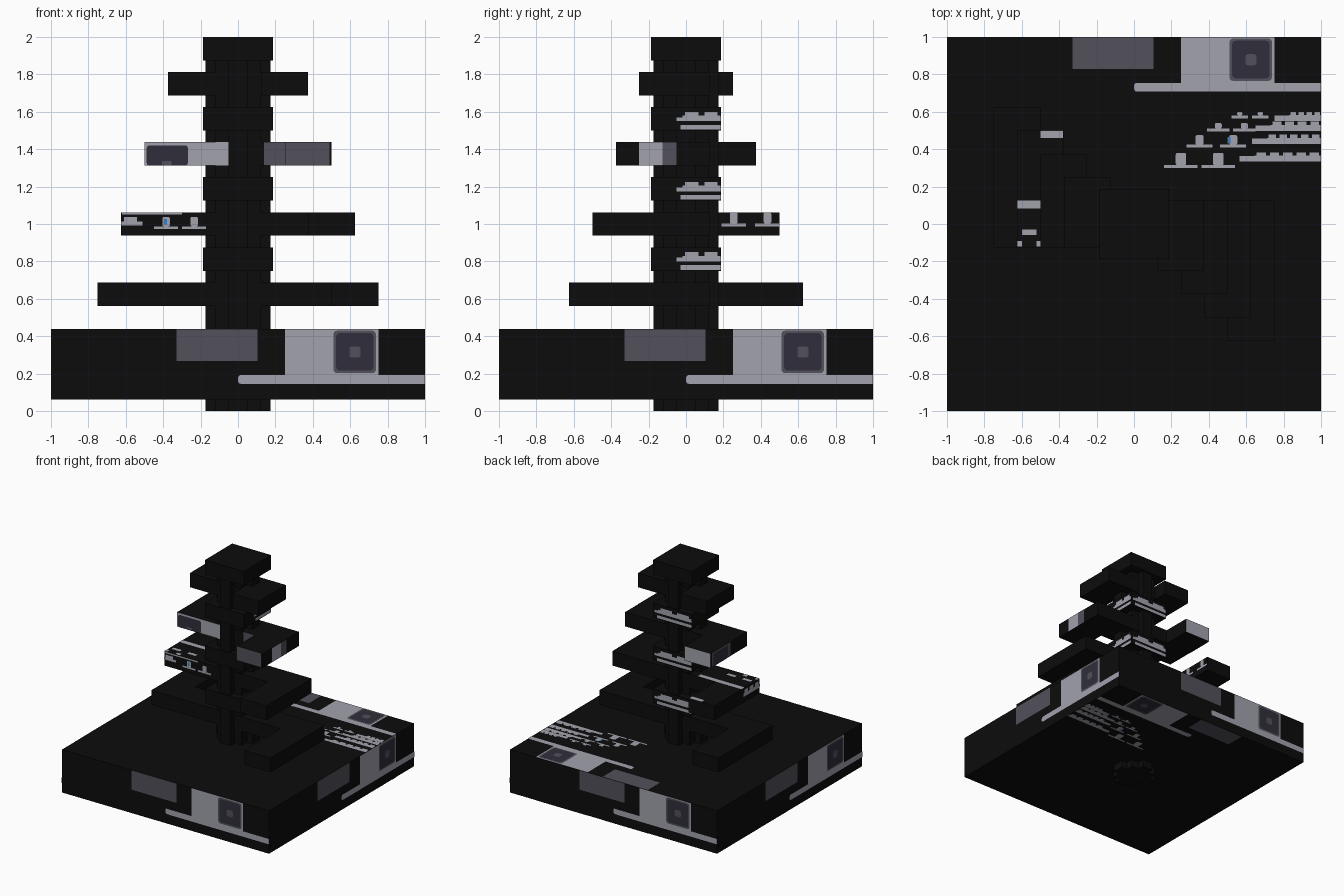
import bpy, bmesh, math
from mathutils import Vector

if "Cube" in bpy.data.objects:
    bpy.data.objects.remove(bpy.data.objects["Cube"], do_unlink=True)


def material(name, rgb):
    m = bpy.data.materials.new(name)
    m.use_nodes = True
    m.diffuse_color = (*rgb, 1)
    bsdf = m.node_tree.nodes["Principled BSDF"]
    bsdf.inputs["Base Color"].default_value = (*rgb, 1)
    bsdf.inputs["Roughness"].default_value = 0.8
    return m


BLACK, LIGHT, GREY, DARK, BLUE = range(5)
MATS = [material("black", (0.0037, 0.0037, 0.0037)),
        material("light_grey", (0.36, 0.36, 0.42)),
        material("mid_grey", (0.084, 0.082, 0.105)),
        material("dark_slate", (0.03, 0.027, 0.042)),
        material("blue", (0.05, 0.2, 0.5))]


def finish(bm, name):
    me = bpy.data.meshes.new(name)
    bm.to_mesh(me)
    bm.free()
    for m in MATS:
        me.materials.append(m)
    ob = bpy.data.objects.new(name, me)
    bpy.context.collection.objects.link(ob)
    return ob


def prism(name, outline, z0, z1):
    """Extrude a flat outline from z0 to z1."""
    bm = bmesh.new()
    f = bm.faces.new([bm.verts.new((x, y, z0)) for x, y in outline])
    top = bmesh.ops.extrude_face_region(bm, geom=[f])["geom"]
    verts = [g for g in top if isinstance(g, bmesh.types.BMVert)]
    bmesh.ops.translate(bm, verts=verts, vec=(0, 0, z1 - z0))
    bmesh.ops.recalc_face_normals(bm, faces=bm.faces)
    return finish(bm, name)


def square(r):
    return [(-r, -r), (r, -r), (r, r), (-r, r)]


class Panel:
    """Flat painted shapes laid on one flat side."""
    def __init__(self, name, origin, u, v, n):
        self.name, self.bm = name, bmesh.new()
        self.o, self.u, self.v, self.n = map(Vector, (origin, u, v, n))

    def rect(self, u0, u1, v0, v1, mat, layer=1, r=0.0):
        pts = []
        for cu, cv, a in ((u1 - r, v1 - r, 0), (u0 + r, v1 - r, 90),
                          (u0 + r, v0 + r, 180), (u1 - r, v0 + r, 270)):
            for k in ((0, 30, 60, 90) if r else (0,)):
                t = math.radians(a + k)
                pts.append((cu + r * math.cos(t), cv + r * math.sin(t)))
        verts = [self.bm.verts.new(self.o + self.u * p + self.v * q
                                   + self.n * 0.0015 * layer) for p, q in pts]
        f = self.bm.faces.new(verts)
        f.normal_update()
        if f.normal.dot(self.n) < 0:
            f.normal_flip()
        f.material_index = mat

    def bump(self, u, v, w, h):
        # thin line with a small block standing on it
        self.rect(u, u + w, v, v + 0.015, LIGHT)
        self.rect(u + w * 0.35, u + w * 0.66, v + 0.015, v + h, LIGHT, r=0.008)

    def wave(self, u0, u1, v, h, n):
        # continuous strip with low blocks above it
        self.rect(u0, u1, v, v + h * 0.5, LIGHT)
        step = (u1 - u0) / n
        for i in range(n):
            a = u0 + i * step
            self.rect(a + step * 0.15, a + step * 0.85, v + h * 0.5, v + h, LIGHT)

    def emblem(self):
        # large painted device hanging from the panel's upper edge (v = 0)
        self.rect(-0.33, 0.105, -0.17, 0, GREY)
        self.rect(0.25, 0.75, -0.25, 0, LIGHT)
        self.rect(0.0, 0.05, -0.292, -0.245, LIGHT, r=0.015)
        self.rect(0.02, 1.0, -0.292, -0.245, LIGHT, 2)
        self.rect(0.51, 0.738, -0.235, -0.008, GREY, 2, 0.02)
        self.rect(0.525, 0.725, -0.222, -0.02, DARK, 3, 0.02)
        self.rect(0.595, 0.655, -0.152, -0.092, GREY, 4, 0.015)

    def done(self):
        return finish(self.bm, self.name)


X, Y, Z = Vector((1, 0, 0)), Vector((0, 1, 0)), Vector((0, 0, 1))
SIDES = {"front": (X, -Y), "left": (Y, X), "back": (-X, Y), "right": (-Y, -X)}


def side(name, where, dist, z):
    u, n = SIDES[where]
    return Panel(name, n * dist + Z * z, u, Z, n)


# Base slab with a device on every side
prism("base_slab", square(1), 0.0625, 0.4375)
for where in SIDES:
    p = side("base_paint_" + where, where, 1, 0.4375)
    p.emblem()
    p.done()
for where, z, n in (("top", 0.4375, Z), ("bottom", 0.0625, -Z)):
    p = Panel("base_paint_" + where, (0, 1, z), X, Y, n)
    p.emblem()
    # Rows of small blocks, each row shifted toward the edge
    for u, v, w, gap, s, sv, cnt in ((0.16, -0.70, 0.18, 0.20, 0.565, -0.667, 5),
                                     (0.28, -0.59, 0.14, 0.18, 0.63, -0.572, 5),
                                     (0.39, -0.505, 0.12, 0.14, 0.65, -0.503, 4),
                                     (0.52, -0.435, 0.09, 0.11, 0.75, -0.45, 4)):
        h = 0.08 if w > 0.15 else 0.065 if w > 0.13 else 0.045 if w > 0.1 else 0.035
        for i in range(2):
            p.bump(u + i * gap, v, w, h)
        p.rect(s, 1, sv, sv + 0.03, LIGHT)
        p.wave(s + 0.08, 1, sv + 0.015, 0.035, cnt)
    p.rect(0.5, 0.515, -0.57, -0.535, BLUE, 2)
    p.done()

# Stepped round pillar
quarter = [(0.175, -0.05), (0.175, 0.05), (0.12, 0.05), (0.12, 0.12), (0.05, 0.12)]
outline = []
for k in range(4):
    for x, y in quarter:
        for _ in range(k):
            x, y = -y, x
        outline.append((x, y))
prism("pillar", outline, 0, 1.99)

# Square collars round the pillar
for i in range(4):
    z = 0.75 + 0.375 * i
    prism(f"collar_{i + 1}", square(0.1875), z, z + 0.125)
    if i == 3:
        continue
    for where, u0 in (("left", -0.05), ("back", -0.17)):
        p = side(f"collar_paint_{where}_{i + 1}", where, 0.1875, z)
        p.rect(u0 + 0.02, 0.1875, 0.005, 0.03, LIGHT)
        p.rect(u0, 0.1875, 0.05, 0.07, LIGHT)
        p.wave(u0 + 0.03, 0.185, 0.06, 0.04, 2)
        p.done()

# Crooked arm tiers, each smaller than the one below
for i in range(4):
    a, b, z = 0.75 - 0.125 * i, 0.625 - 0.125 * i, 0.5625 + 0.375 * i
    half = [(-a, -0.125), (a - 0.25, -0.125), (a - 0.25, -b), (a, -b)]
    prism(f"arm_tier_{i + 1}", half + [(-x, -y) for x, y in half], z, z + 0.125)

# Paint on the second tier
p = side("tier_2_paint_front", "front", 0.125, 0.9375)
p.rect(-0.62, -0.3, 0.112, 0.125, LIGHT)
p.rect(-0.625, -0.51, 0.055, 0.075, LIGHT)
p.rect(-0.61, -0.54, 0.075, 0.1, LIGHT)
for u in (-0.45, -0.3):
    p.bump(u, 0.035, 0.13, 0.065)
p.rect(-0.395, -0.38, 0.06, 0.09, BLUE, 2)
p.done()
p = side("tier_2_paint_hook", "left", -0.375, 0.9375)
p.bump(0.19, 0.05, 0.13, 0.075)
p.bump(0.37, 0.05, 0.13, 0.075)
p.done()
p = side("tier_2_paint_end", "right", 0.625, 0.9375)
p.wave(-0.1, 0.12, 0.05, 0.06, 3)
p.done()
p = Panel("tier_2_paint_top", (0, 0, 1.0625), X, Y, Z)
p.rect(-0.625, -0.2, 0.082, 0.125, LIGHT)
p.rect(-0.5, -0.38, 0.46, 0.5, LIGHT)
p.rect(-0.6, -0.52, -0.06, -0.03, LIGHT)
p.rect(-0.45, -0.37, -0.06, -0.03, LIGHT)
p.rect(-0.625, -0.6, -0.12, -0.09, LIGHT)
p.rect(-0.52, -0.48, -0.12, -0.09, LIGHT)
p.done()

# Paint on the third tier
p = side("tier_3_paint_front", "front", 0.125, 1.3125)
p.rect(-0.5, -0.05, 0, 0.125, LIGHT)
p.rect(-0.488, -0.268, 0, 0.108, DARK, 2, 0.015)
p.rect(-0.405, -0.355, 0, 0.025, GREY, 3)
p.rect(0.14, 0.25, 0, 0.125, GREY)
p.done()
p = side("tier_3_paint_hook_front", "front", 0.375, 1.3125)
p.rect(0.25, 0.488, 0, 0.125, GREY)
p.done()
p = side("tier_3_paint_left_end", "left", 0.5, 1.3125)
p.rect(-0.25, -0.125, 0, 0.125, LIGHT)
p.rect(-0.125, -0.05, 0, 0.125, GREY)
p.done()
p = side("tier_3_paint_hook_back", "back", 0.375, 1.3125)
p.rect(0.25, 0.5, 0, 0.125, LIGHT)
p.done()
p = side("tier_3_paint_right_end", "right", 0.5, 1.3125)
p.rect(-0.36, -0.1, 0, 0.125, GREY)
p.rect(-0.34, -0.14, 0, 0.11, DARK, 2, 0.015)
p.done()
